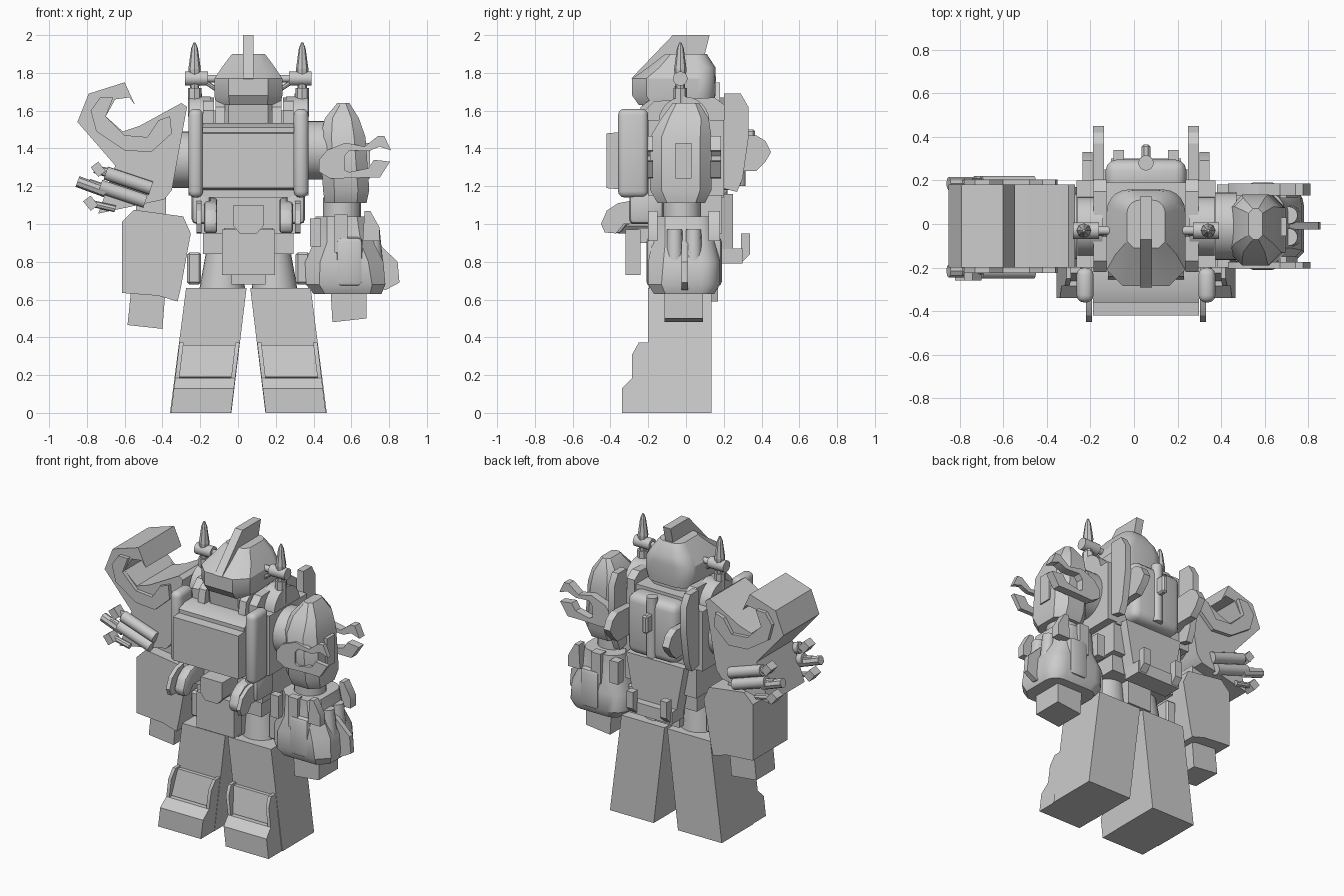
import bpy, bmesh, math
from mathutils import Vector

C = 0.055  # body centre line in x
grey = bpy.data.materials.new("mid_grey")
grey.diffuse_color = (0.6, 0.6, 0.6, 1)


def finish(name, bm, bevel=0, seg=2):
    bmesh.ops.recalc_face_normals(bm, faces=bm.faces)
    if bevel:
        bmesh.ops.bevel(bm, geom=bm.edges[:], offset=bevel, segments=seg, affect='EDGES', profile=0.5)
    me = bpy.data.meshes.new(name)
    bm.to_mesh(me)
    bm.free()
    me.materials.append(grey)
    me.shade_smooth()
    me.set_sharp_from_angle(angle=math.radians(32))
    ob = bpy.data.objects.new(name, me)
    bpy.context.collection.objects.link(ob)
    return ob


def loft(name, rings, bevel=0, seg=2):
    bm = bmesh.new()
    vs = [[bm.verts.new(p) for p in r] for r in rings]
    n = len(vs[0])
    for a, b in zip(vs, vs[1:]):
        for i in range(n):
            j = (i + 1) % n
            bm.faces.new((a[i], a[j], b[j], b[i]))
    bm.faces.new(vs[0])
    bm.faces.new(vs[-1])
    return finish(name, bm, bevel, seg)


def rect(z, x0, x1, y0, y1):
    return [(x0, y0, z), (x1, y0, z), (x1, y1, z), (x0, y1, z)]


def ring(z, x0, x1, y0, y1, c, r=None, n=1):
    """Chamfered front corners, rounded back corners."""
    r = r or c
    pts = [(x0, y0 + c, z), (x0 + c, y0, z), (x1 - c, y0, z), (x1, y0 + c, z)]
    for q, cx in ((0, x1 - r), (1, x0 + r)):
        for k in range(n + 1):
            a = math.pi / 2 * (q + k / n)
            pts.append((cx + r * math.cos(a), y1 - r + r * math.sin(a), z))
    return pts


def box(name, x0, x1, y0, y1, z0, z1, bevel=0, seg=2):
    x0, x1 = sorted((x0, x1))
    return loft(name, [rect(z0, x0, x1, y0, y1), rect(z1, x0, x1, y0, y1)], bevel, seg)


def slab(name, axis, pts, lo, hi, bevel=0, shear=0, seg=2):
    """Extrude a profile: axis 'x' takes (y, z) points, axis 'y' takes (x, z)."""
    if axis == 'x':
        f = lambda p, t: (t + shear * p[1], p[0], p[1])
    else:
        f = lambda p, t: (p[0], t, p[1])
    return loft(name, [[f(p, t) for p in pts] for t in (lo, hi)], bevel, seg)


def rod(name, a, b, r1, r2=None, n=16):
    a, b = Vector(a), Vector(b)
    r2 = r1 if r2 is None else r2
    q = (b - a).to_track_quat('Z', 'Y')
    circ = [Vector((math.cos(2 * math.pi * k / n), math.sin(2 * math.pi * k / n), 0)) for k in range(n)]
    return loft(name, [[p + q @ (c * r) for c in circ] for p, r in ((a, r1), (b, r2))])


# Parts repeated on both sides of the body
for s, side in ((-1, "left"), (1, "right")):
    X = lambda d: C + s * d
    N = lambda part: side + "_" + part
    sh = -0.121 * s

    # leg, toe, shin panel with raised side rails
    loft(N("leg"), [rect(0, X(.09), X(.415), -.2, .135), rect(.66, X(.01), X(.33), -.2, .135)])
    slab(N("toe"), 'x', [(-.19, 0), (-.34, 0), (-.34, .13), (-.285, .185), (-.19, .185)], X(.092), X(.41), shear=sh)
    slab(N("shin_panel"), 'x', [(-.19, .18), (-.262, .19), (-.225, .36), (-.19, .36)], X(.1), X(.4), shear=sh)
    for d in (.092, .388):
        slab(N("shin_rail"), 'x', [(-.19, .18), (-.285, .18), (-.285, .31), (-.25, .372), (-.19, .372)],
             X(d), X(d + .022), shear=sh)
    rod(N("thigh"), (X(.14), -.03, .62), (X(.125), -.03, .9), .125, .09, 24)
    box(N("hip_pod"), X(.25), X(.325), -.12, .08, .68, .85, .012, 1)

    # chest side pontoon, shoulder strap, collar
    box(N("pontoon"), X(.24), X(.318), -.36, -.2, 1.14, 1.61, .034, 3)
    slab(N("strap"), 'x', [(-.22, 1.48), (-.22, 1.6), (-.17, 1.65), (.15, 1.67), (.205, 1.63), (.205, 1.48)],
         X(.182), X(.24))
    rod(N("shoulder_cap"), (X(.2), -.01, 1.54), (X(.315), -.01, 1.54), .135, n=24)
    slab(N("cheek_post"), 'x', [(-.26, 1.5), (-.24, 1.62), (-.2, 1.65), (-.12, 1.65), (-.12, 1.5)], X(.125), X(.175))
    box(N("side_cover"), X(.24), X(.318), -.2, .2, 1.15, 1.55)

    # waist hooks and pouches
    hook = [(-.2, 1.14), (-.36, 1.11), (-.42, 1.07), (-.45, 1.0), (-.43, .955), (-.37, .95), (-.33, 1.0), (-.2, 1.0)]
    slab(N("waist_hook"), 'x', hook, X(.248), X(.275))
    slab(N("inner_hook"), 'x', [(y * .94, z) for y, z in hook], X(.165), X(.235), .015)
    box(N("pouch"), X(.2), X(.3), -.3, -.12, 1.0, 1.17, .025)

    # antenna rocket with cross tube and struts
    ax = X(.285)
    rod(N("rocket_body"), (ax, -.03, 1.57), (ax, -.03, 1.72), .036, n=8)
    rod(N("rocket_stem"), (ax, -.03, 1.72), (ax, -.03, 1.82), .024, .033, n=8)
    rod(N("rocket_nose"), (ax, -.03, 1.82), (ax, -.03, 1.93), .033, .018, 8)
    rod(N("rocket_tip"), (ax, -.03, 1.93), (ax, -.03, 1.96), .018, .006, 8)
    rod(N("cross_tube"), (X(.215), -.03, 1.77), (X(.335), -.03, 1.77), .038)
    rod(N("antenna_arm"), (X(.15), -.03, 1.77), (X(.23), -.03, 1.77), .02)
    rod(N("antenna_strut"), (X(.15), -.05, 1.7), (X(.24), -.04, 1.76), .012, n=8)

    # backpack blades and fins
    slab(N("back_blade"), 'x', [(.17, 1.24), (.26, 1.28), (.37, 1.28), (.42, 1.33), (.45, 1.38), (.42, 1.44),
         (.37, 1.47), (.2, 1.46)], X(.193), X(.242))
    slab(N("back_fin"), 'x', [(.15, 1.2), (.27, 1.17), (.3, 1.24), (.33, 1.45), (.33, 1.62), (.29, 1.69), (.2, 1.69),
         (.2, 1.5)], X(.245), X(.29))
    slab(N("rear_skirt_hook"), 'x', [(.17, .8), (.3, .8), (.34, .84), (.34, .95), (.29, .95), (.29, .87), (.17, .87)],
         X(.1), X(.15))

# Torso and chest
box("torso", C - .25, C + .25, -.3, .2, 1.14, 1.53)
slab("chest_front", 'x', [(-.2, 1.17), (-.42, 1.19), (-.42, 1.48), (-.36, 1.485), (-.36, 1.51), (-.3, 1.535), (-.2, 1.535)],
     C - .242, C + .242)
box("neck_block", C - .19, C + .19, -.2, .19, 1.5, 1.6)
box("waist", C - .265, C + .265, -.2, .19, .95, 1.17)
slab("buckle", 'y', [(-.025, 1.1), (-.025, .99), (.01, .95), (.1, .95), (.135, .99), (.135, 1.1)], -.36, -.18)
box("hips", C - .24, C + .24, -.17, .15, .84, .97)
box("front_skirt", -.085, .195, -.32, -.24, .73, .97)
box("front_skirt_mount", -.075, .185, -.26, -.15, .9, .98)
box("crotch", C - .09, C + .09, -.2, .12, .68, .9)

# Backpack and rear skirt
box("backpack", C - .185, C + .185, .14, .295, 1.18, 1.58, .05, 3)
rod("backpack_pipe", (C, .28, 1.2), (C, .28, 1.6), .035)
box("backpack_latch", C - .02, C + .02, .28, .365, 1.38, 1.5, .01, 1)
slab("rear_skirt", 'y', [(-.16, 1.16), (.27, 1.16), (.21, .84), (-.1, .84)], .16, .25)
box("rear_skirt_box", C - .16, C + .16, .17, .3, .79, .87)

# Head: face, helmet, crest
loft("face", [ring(1.5, -.11, .22, -.22, .12, .06, .1, 5), ring(1.7, -.11, .22, -.24, .13, .06, .1, 5)])
loft("helmet", [ring(1.63, -.115, .225, -.25, .15, .07, .1, 5), ring(1.68, -.125, .235, -.285, .155, .075, .1, 5),
     ring(1.77, -.125, .235, -.285, .158, .075, .1, 5), ring(1.83, -.085, .195, -.2, .155, .06, .09, 5),
     ring(1.9, -.032, .143, -.11, .11, .03, .06, 5)])
slab("crest", 'x', [(-.29, 1.77), (-.07, 2.0), (.125, 2.0), (.1, 1.9), (.0, 1.86), (-.2, 1.75)], .027, .083)

# Shoulders
rod("right_shoulder", (.3, -.01, 1.39), (.47, -.01, 1.39), .155, n=32)
rod("left_shoulder", (-.37, -.01, 1.34), (-.2, -.01, 1.34), .15, n=32)

# Right arm: shell, elbow, forearm, fist
loft("right_shell", [ring(1.11, .46, .68, -.15, .1, .05), ring(1.18, .45, .695, -.19, .135, .06),
     ring(1.46, .435, .675, -.19, .135, .06), ring(1.56, .46, .64, -.13, .12, .04), ring(1.64, .525, .59, -.07, .07, .02)])
box("shell_side_plate", .66, .7, -.055, .03, 1.24, 1.43)
rod("right_elbow", (.55, -.02, 1.0), (.55, -.02, 1.14), .1, n=20)
loft("right_forearm", [ring(.63, .4, .76, -.17, .15, .06, .08, 4), ring(.68, .36, .78, -.2, .18, .07, .1, 4),
     ring(.8, .355, .77, -.2, .18, .08, .1, 4), ring(.9, .4, .72, -.18, .16, .07, .1, 4),
     ring(1.04, .41, .69, -.17, .15, .06, .09, 4)])
slab("forearm_fin", 'y', [(.7, .93), (.74, .9), (.845, .8), (.855, .69), (.78, .65), (.7, .68)], -.025, .01)
for y0, y1 in ((-.2, -.15), (.12, .18)):
    box("forearm_strap", .51, .58, y0, y1, .85, 1.05)
    slab("forearm_bracket", 'y', [(.67, 1.07), (.7, 1.07), (.75, .98), (.75, .91), (.66, .91)], y0, y1)
    box("forearm_side_rail", .38, .44, y0, y1, .88, 1.03)
    box("forearm_bumper", .52, .66, y0 - .01, y1 + .01, .67, .93, .025)
for y in (-.06, .04):
    rod("forearm_roll", (.73, y, .68), (.71, y, .97), .05, .04)
slab("right_fist", 'y', [(.49, .65), (.68, .66), (.68, .5), (.5, .48)], -.115, .09)
# two-pronged claw plates on the front and back of the shell
claw = [(.43, 1.34), (.47, 1.39), (.57, 1.43), (.67, 1.41), (.74, 1.465), (.775, 1.465), (.81, 1.39), (.75, 1.41),
        (.69, 1.385), (.59, 1.39), (.565, 1.36), (.565, 1.285), (.59, 1.275), (.69, 1.295), (.72, 1.34), (.805, 1.33),
        (.75, 1.245), (.65, 1.245), (.49, 1.24), (.43, 1.275)]
for y0, y1 in ((-.205, -.175), (.13, .185)):
    slab("claw", 'y', claw, y0, y1)

# Left arm: hook-shaped upper arm with raised curved plates
arm = [(-.85, 1.54), (-.79, 1.69), (-.6, 1.75), (-.545, 1.63), (-.575, 1.67), (-.65, 1.66), (-.7, 1.57), (-.61, 1.49),
       (-.52, 1.52), (-.3, 1.64), (-.27, 1.62), (-.35, 1.18), (-.39, 1.13), (-.74, 1.055), (-.65, 1.31)]
slab("left_upper_arm", 'y', arm, -.2, .18)
plate = [(-.78, 1.6), (-.73, 1.67), (-.66, 1.67), (-.7, 1.57), (-.6, 1.47), (-.48, 1.46), (-.42, 1.55), (-.36, 1.57),
         (-.35, 1.48), (-.46, 1.38), (-.6, 1.39), (-.75, 1.49)]
for y0, y1, yb in ((-.225, -.19, -.215), (.17, .205, .185)):
    slab("arm_plate", 'y', plate, y0, y1)
    # blaster barrels
    for x, z in ((-.7, 1.27), (-.73, 1.2)):
        rod("blaster_body", (x, yb, z), (x + .24, yb, z - .08), .036)
        rod("blaster_muzzle", (x - .06, yb, z + .02), (x, yb, z), .02, n=8)
    rod("blaster_barrel", (-.85, yb, 1.225), (-.7, yb, 1.17), .03, n=8)
    # small square grips standing out from the barrels
    for x, z in ((-.74, 1.29), (-.78, 1.11)):
        slab("blaster_grip", 'y', [(x - .04, z + .01), (x, z + .04), (x + .04, z - .01), (x, z - .04)], yb - .045, yb + .025)
        rod("grip_bar", (x, yb, z), (x + .13, yb, z - .03), .018, n=8)

# Left forearm and fist
slab("left_forearm", 'y', [(-.615, 1.01), (-.55, 1.075), (-.29, 1.04), (-.25, .95), (-.305, .65), (-.32, .59), (-.42, .62),
     (-.615, .635)], -.195, .17)
box("left_elbow", -.54, -.38, -.12, .1, 1.02, 1.16)
slab("left_fist", 'y', [(-.565, .66), (-.385, .64), (-.4, .445), (-.585, .465)], -.11, .09)
